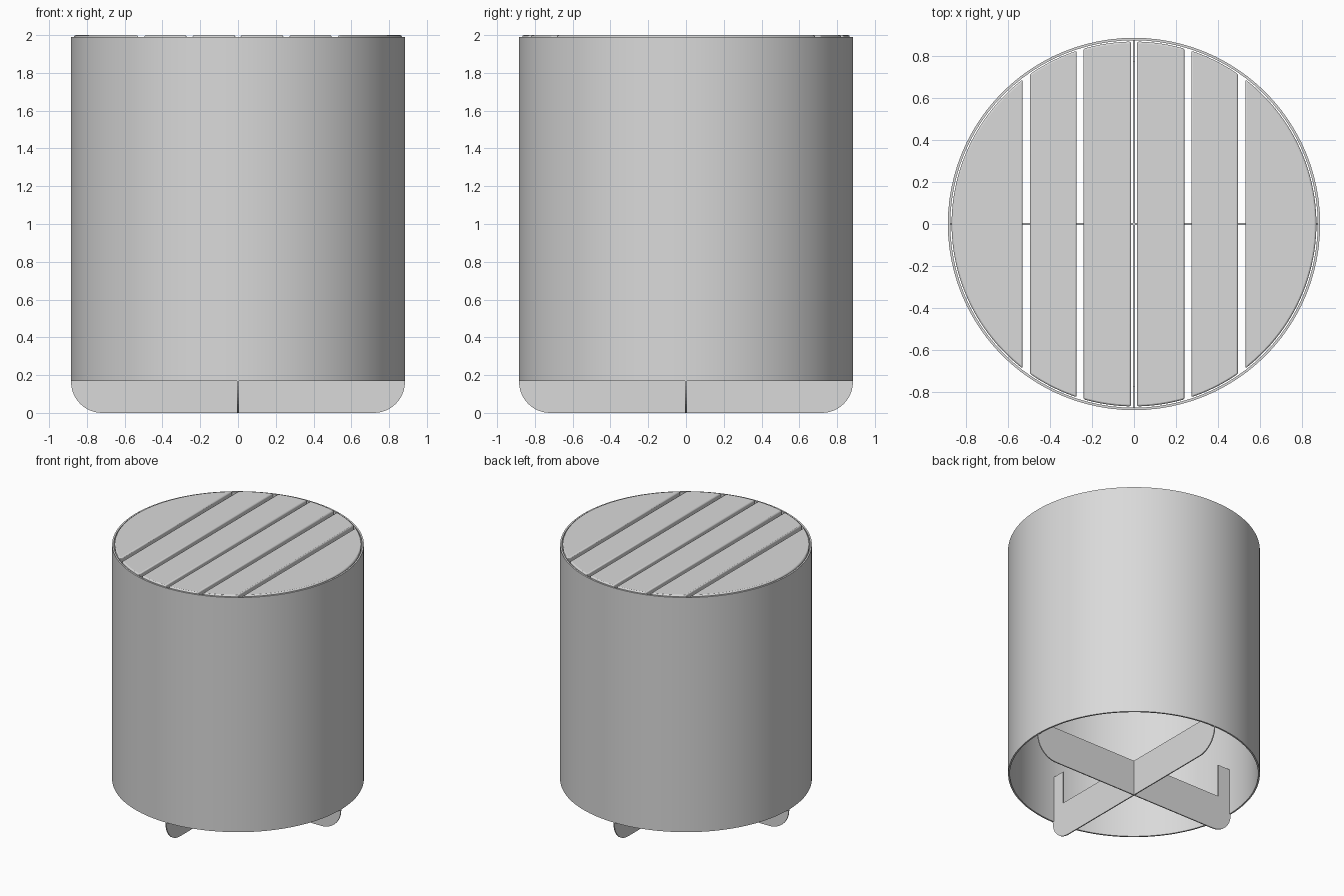
import bpy
import bmesh
from math import acos, cos, sin, pi, radians
from mathutils import Matrix, Vector

cube = bpy.data.objects.get("Cube")
if cube:
    bpy.data.objects.remove(cube, do_unlink=True)

# One plain grey for every part
grey = bpy.data.materials.new("plain grey")
grey.use_nodes = True
tone = (0.7, 0.7, 0.7, 1)
grey.diffuse_color = tone
grey.node_tree.nodes["Principled BSDF"].inputs["Base Color"].default_value = tone

RADIUS, WALL = 0.885, 0.012
SHELL_BOTTOM, SHELL_TOP, TOP = 0.17, 1.99, 2.0
SLAT_RADIUS, SLAT_DEPTH = 0.867, 0.04


def add_object(name, bm):
    bmesh.ops.recalc_face_normals(bm, faces=bm.faces)
    mesh = bpy.data.meshes.new(name)
    bm.to_mesh(mesh)
    bm.free()
    mesh.materials.append(grey)
    obj = bpy.data.objects.new(name, mesh)
    bpy.context.collection.objects.link(obj)
    return obj


def prism(name, outline, depth):
    """Extrude a flat outline in x, y upward by depth."""
    bm = bmesh.new()
    face = bm.faces.new([bm.verts.new((x, y, 0)) for x, y in outline])
    side = bmesh.ops.extrude_face_region(bm, geom=[face])["geom"]
    verts = [v for v in side if isinstance(v, bmesh.types.BMVert)]
    bmesh.ops.translate(bm, verts=verts, vec=(0, 0, depth))
    return add_object(name, bm)


def smooth(obj):
    bpy.ops.object.select_all(action="DESELECT")
    obj.select_set(True)
    bpy.context.view_layer.objects.active = obj
    bpy.ops.object.shade_smooth_by_angle(angle=radians(30))


# Thin tubular shell, open at both ends
bm = bmesh.new()
profile = [(RADIUS, SHELL_BOTTOM), (RADIUS, SHELL_TOP),
           (RADIUS - WALL, SHELL_TOP), (RADIUS - WALL, SHELL_BOTTOM)]
ring = [bm.verts.new((r, 0, z)) for r, z in profile]
edges = [bm.edges.new((ring[i], ring[(i + 1) % 4])) for i in range(4)]
bmesh.ops.spin(bm, geom=ring + edges, cent=(0, 0, 0), axis=(0, 0, 1),
               angle=2 * pi, steps=96, use_merge=True)
bmesh.ops.remove_doubles(bm, verts=bm.verts, dist=0.0001)
smooth(add_object("shell", bm))


# Seat slats, cut from a disc by narrow gaps
def slat_outline(x0, x1, steps=24):
    a, b = acos(x1 / SLAT_RADIUS), acos(x0 / SLAT_RADIUS)
    angles = [a + (b - a) * i / steps for i in range(steps + 1)]
    upper = [(SLAT_RADIUS * cos(t), SLAT_RADIUS * sin(t)) for t in angles]
    lower = [(x, -y) for x, y in reversed(upper) if y > 0.001]
    return upper + lower


spans = {"inner": (0.014, 0.24), "middle": (0.273, 0.495), "outer": (0.53, SLAT_RADIUS)}
for place, (x0, x1) in spans.items():
    for side, sign in (("left", 1), ("right", -1)):
        outline = [(sign * x, y) for x, y in slat_outline(x0, x1)]
        slat = prism(f"{place}_slat_{side}", outline, SLAT_DEPTH)
        slat.location.z = TOP - SLAT_DEPTH
        bevel = slat.modifiers.new("soft edges", "BEVEL")
        bevel.width = 0.008
        bevel.segments = 2
        bevel.limit_method = "ANGLE"
        smooth(slat)

# Crossed base plates: a low bar with rounded feet and short uprights
REACH, CORNER, THICK = RADIUS - 0.001, 0.165, 0.008
half = [(REACH - CORNER + CORNER * sin(t), CORNER - CORNER * cos(t))
        for t in (pi / 2 * i / 12 for i in range(13))]
half += [(REACH, 0.53), (0.77, 0.53), (0.77, 0.276)]
outline = half + [(-x, z) for x, z in reversed(half)]
for name, turn in (("base_plate_across", 0), ("base_plate_along", pi / 2)):
    plate = prism(name, outline, THICK)
    plate.data.transform(Matrix.Rotation(turn, 4, "Z")
                         @ Matrix.Translation(Vector((0, THICK / 2, 0)))
                         @ Matrix.Rotation(pi / 2, 4, "X"))
